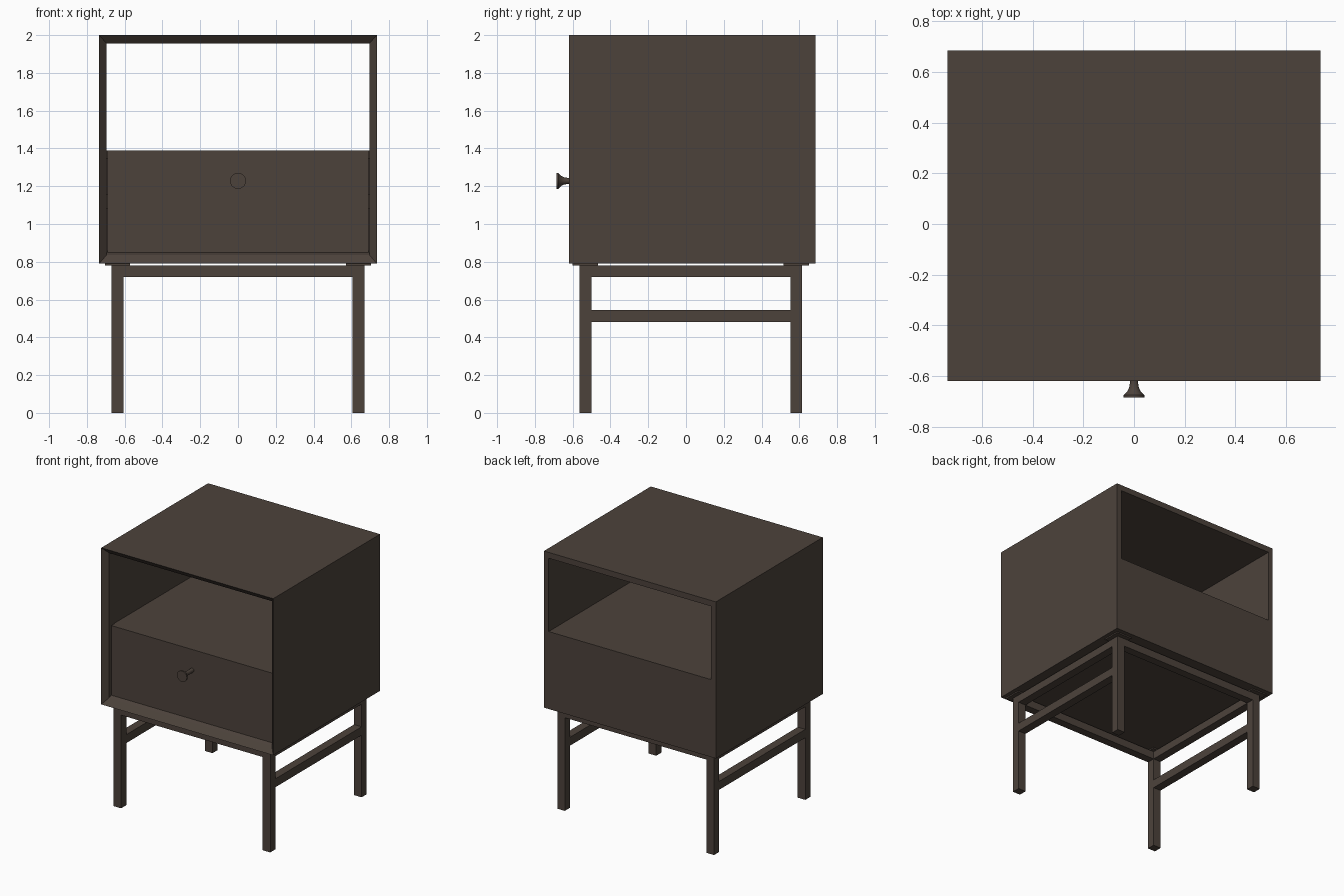
import bpy, bmesh, math
from mathutils import Matrix

if "Cube" in bpy.data.objects:
    bpy.data.objects.remove(bpy.data.objects["Cube"])

wood = bpy.data.materials.new("dark_brown_wood")
wood.diffuse_color = (0.073, 0.055, 0.044, 1)
wood.use_nodes = True
wood.node_tree.nodes["Principled BSDF"].inputs["Base Color"].default_value = wood.diffuse_color


def finish(name, bm):
    bmesh.ops.recalc_face_normals(bm, faces=bm.faces[:])
    mesh = bpy.data.meshes.new(name)
    bm.to_mesh(mesh)
    bm.free()
    mesh.materials.append(wood)
    ob = bpy.data.objects.new(name, mesh)
    bpy.context.collection.objects.link(ob)
    return ob


def box(name, x0, x1, y0, y1, z0, z1):
    bm = bmesh.new()
    mat = Matrix.Translation(((x0 + x1) / 2, (y0 + y1) / 2, (z0 + z1) / 2))
    mat = mat @ Matrix.Diagonal((x1 - x0, y1 - y0, z1 - z0, 1))
    bmesh.ops.create_cube(bm, size=1, matrix=mat)
    return finish(name, bm)


def skin(bm, loops, closed):
    n = len(loops[0])
    pairs = list(zip(loops, loops[1:]))
    if closed:
        pairs.append((loops[-1], loops[0]))
    for a, b in pairs:
        for i in range(n):
            j = (i + 1) % n
            bm.faces.new((a[i], a[j], b[j], b[i]))


# Cabinet shell: open front with a mitred bevel, open upper half at the back
bm = bmesh.new()
loops = []
for hx, y, z0, z1 in [(0.735, 0.685, 0.79, 2.0), (0.735, -0.62, 0.79, 2.0),
                      (0.695, -0.58, 0.837, 1.955), (0.695, 0.685, 1.388, 1.955)]:
    loops.append([bm.verts.new((x, y, z)) for x, z in
                  ((-hx, z0), (hx, z0), (hx, z1), (-hx, z1))])
skin(bm, loops, True)
finish("cabinet_shell", bm)

# Shelf above the drawer, and the recessed drawer front
box("shelf", -0.695, 0.695, -0.52, 0.684, 1.348, 1.388)
box("drawer_front", -0.69, 0.69, -0.56, -0.52, 0.85, 1.388)

# Flared knob turned from a profile of (radius, y)
bm = bmesh.new()
profile = [(0.016, -0.555), (0.016, -0.625), (0.019, -0.645),
           (0.027, -0.662), (0.042, -0.675), (0.042, -0.685)]
N = 32
rings = [[bm.verts.new((r * math.cos(2 * math.pi * i / N), y,
                        1.228 + r * math.sin(2 * math.pi * i / N)))
          for i in range(N)] for r, y in profile]
skin(bm, rings, False)
bm.faces.new(rings[0])
bm.faces.new(rings[-1])
knob = finish("drawer_knob", bm)
bpy.context.view_layer.objects.active = knob
knob.select_set(True)
bpy.ops.object.shade_smooth_by_angle(angle=math.radians(35))

# Legs with mounting plates
XI, XO = 0.605, 0.67
FRONT, BACK = (-0.563, -0.5), (0.552, 0.615)
for side, s in (("left", -1), ("right", 1)):
    xa, xb = sorted((s * XI, s * XO))
    for end, (ya, yb) in (("front", FRONT), ("back", BACK)):
        box(f"{end}_{side}_leg", xa, xb, ya, yb, 0, 0.78)
        box(f"{end}_{side}_mounting_plate", xa - 0.034, xb + 0.034,
            ya - 0.037, yb + 0.035, 0.78, 0.79)
    # Side rails, lower stretchers and drawer runners
    box(f"{side}_top_rail", xa, xb, FRONT[1], BACK[0], 0.72, 0.78)
    box(f"{side}_stretcher", xa, xb, FRONT[1], BACK[0], 0.48, 0.545)
    ra, rb = sorted((s * 0.66, s * 0.695))
    box(f"{side}_drawer_runner", ra, rb, -0.52, 0.05, 1.08, 1.16)

# Front and back rails
for end, (ya, yb) in (("front", FRONT), ("back", BACK)):
    box(f"{end}_top_rail", -XI, XI, ya, yb, 0.72, 0.78)
